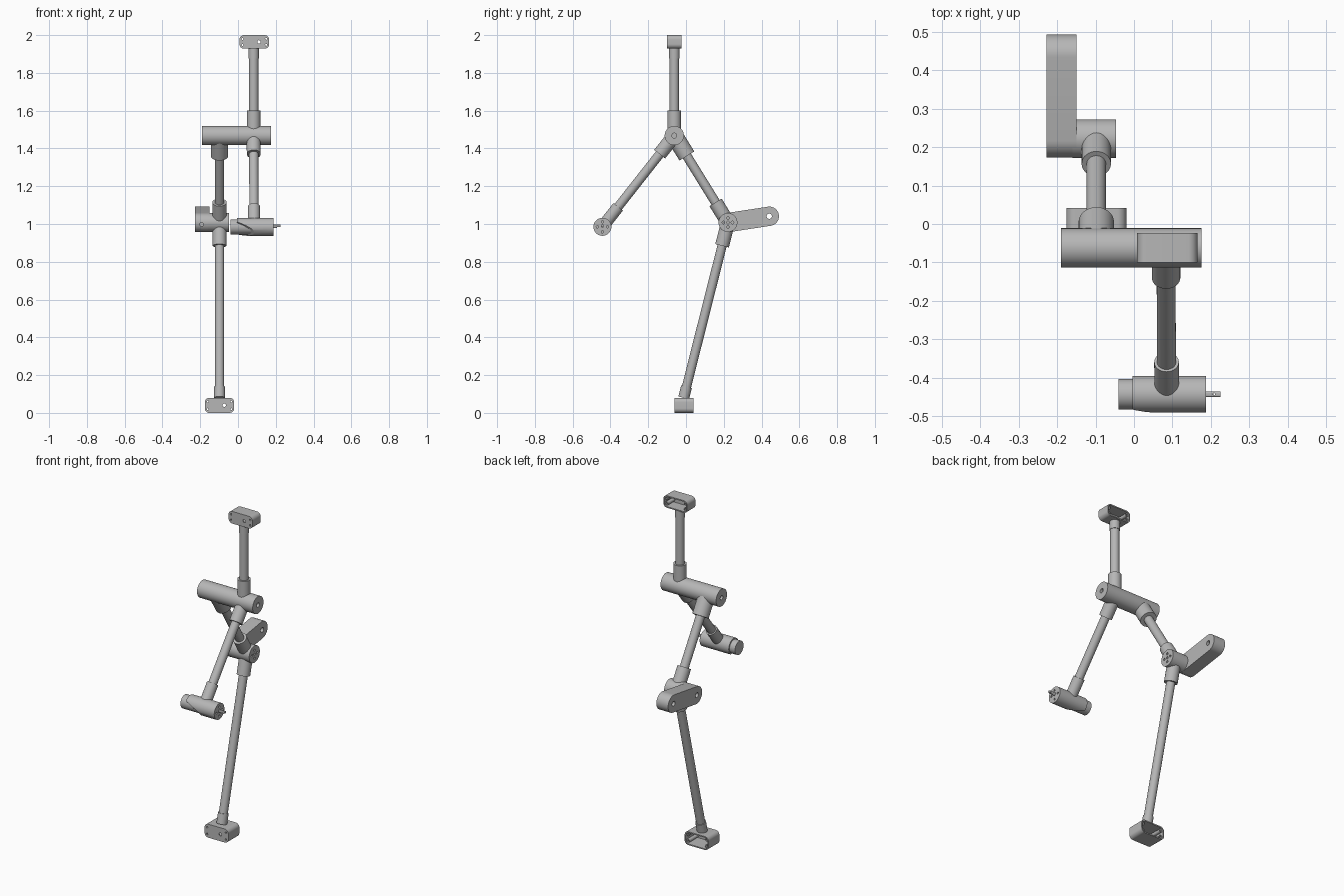
import bpy, bmesh, math
from mathutils import Vector

cube = bpy.data.objects.get("Cube")
if cube:
    bpy.data.objects.remove(cube, do_unlink=True)

grey = bpy.data.materials.new("plain_grey")
grey.use_nodes = True
grey.diffuse_color = (0.47, 0.47, 0.47, 1)
grey.node_tree.nodes["Principled BSDF"].inputs["Base Color"].default_value = (0.47, 0.47, 0.47, 1)
parts = []


def finish(name, bm):
    bmesh.ops.recalc_face_normals(bm, faces=bm.faces)
    mesh = bpy.data.meshes.new(name)
    bm.to_mesh(mesh)
    bm.free()
    mesh.materials.append(grey)
    ob = bpy.data.objects.new(name, mesh)
    bpy.context.collection.objects.link(ob)
    parts.append(ob)
    return ob


def rod(name, a, b, r, sides=48):
    """Cylinder from point a to point b."""
    a, b = Vector(a), Vector(b)
    bm = bmesh.new()
    bmesh.ops.create_cone(bm, cap_ends=True, segments=sides, radius1=r, radius2=r,
                          depth=(b - a).length)
    turn = (b - a).to_track_quat('Z', 'Y').to_matrix().to_4x4()
    bm.transform(turn)
    bmesh.ops.translate(bm, verts=bm.verts, vec=(a + b) / 2)
    return finish(name, bm)


def outline(centres, r, steps=10):
    """Rounded hull around counter-clockwise centres."""
    pts, n = [], len(centres)
    for i, c in enumerate(centres):
        p, q = centres[i - 1], centres[(i + 1) % n]
        start = math.atan2(c[1] - p[1], c[0] - p[0]) - math.pi / 2
        end = math.atan2(q[1] - c[1], q[0] - c[0]) - math.pi / 2
        sweep = (end - start) % (2 * math.pi)
        for k in range(steps + 1):
            t = start + sweep * k / steps
            pts.append((c[0] + r * math.cos(t), c[1] + r * math.sin(t)))
    return pts


def prism(name, pts, vec):
    bm = bmesh.new()
    face = bm.faces.new([bm.verts.new(p) for p in pts])
    new = bmesh.ops.extrude_face_region(bm, geom=[face])["geom"]
    bmesh.ops.translate(bm, vec=vec, verts=[v for v in new if isinstance(v, bmesh.types.BMVert)])
    return finish(name, bm)


def cut(ob, cutters):
    """Subtract the cutters and throw them away."""
    bpy.context.view_layer.objects.active = ob
    for c in cutters:
        mod = ob.modifiers.new("cut", 'BOOLEAN')
        mod.operation, mod.solver, mod.object = 'DIFFERENCE', 'EXACT', c
        bpy.ops.object.modifier_apply(modifier=mod.name)
        parts.remove(c)
        bpy.data.objects.remove(c, do_unlink=True)


def hole(a, b, r):
    return rod("cutter", a, b, r, 20)


def bolt_holes(x, y, z, spread, r):
    """Centre hole and a ring of four in an end face at x."""
    spots = [(0, 0), (spread, 0), (-spread, 0), (0, spread), (0, -spread)]
    return [hole((x - 0.02, y + u, z + v), (x + 0.02, y + u, z + v), r) for u, v in spots]


def bracket(name, x0, x1, y0, y1, z0, z1, wall=0.007, r=0.024):
    """Rounded cup, open at the back, with corner bosses and front holes."""
    def rect(inset, rad, y):
        m = inset + rad
        c = [(x0 + m, z0 + m), (x1 - m, z0 + m), (x1 - m, z1 - m), (x0 + m, z1 - m)]
        return [(u, y, v) for u, v in outline(c, rad)]
    cup = prism(name, rect(0, r, y0), (0, y1 - y0, 0))
    cut(cup, [prism("cutter", rect(wall, r - wall, y0 + wall), (0, y1 - y0, 0))])
    spots = [(x, z) for x in (x0 + 0.016, x1 - 0.016) for z in (z0 + 0.02, z1 - 0.02)]
    cut(cup, [hole((x, y0 - 0.01, z), (x, y0 + 0.02, z), 0.005) for x, z in spots])
    cx, cz = x0 + 0.103, (z0 + z1) / 2
    cut(cup, [hole((cx, y0 - 0.01, cz), (cx, y0 + 0.02, cz), 0.009)])
    for x, z in spots:
        boss = rod(name + "_boss", (x, y0 + 0.005, z), (x, y1 - 0.008, z), 0.011, 24)
        cut(boss, [hole((x, y0, z), (x, y1, z), 0.005)])


def strut(name, a, b, r, start, end):
    """Tube from a to b with a (length, radius) collar at each end."""
    a, b = Vector(a), Vector(b)
    d = (b - a).normalized()
    rod(name + "_tube", a, b, r)
    rod(name + "_start_collar", a, a + d * start[0], start[1])
    rod(name + "_end_collar", b - d * end[0], b, end[1])


# Joint positions
XR, XL = 0.083, -0.098
ELBOW_Y, ELBOW_Z = -0.062, 1.468
KNEE_Y, KNEE_Z = 0.222, 1.008
GRIP_Y, GRIP_Z = -0.4425, 0.985

# Cup brackets at the two ends
bracket("top_bracket", 0.008, 0.165, -0.1, -0.023, 1.928, 2.0)
bracket("foot_bracket", -0.176, -0.02, -0.062, 0.041, 0.0, 0.08)

# Tubes with collars
strut("mast", (XR, ELBOW_Y, ELBOW_Z), (XR, ELBOW_Y, 1.932), 0.025, (0.132, 0.036), (0.055, 0.028))
strut("front_arm", (XR, ELBOW_Y, ELBOW_Z), (XR + 0.002, GRIP_Y, GRIP_Z), 0.0245,
      (0.125, 0.037), (0.135, 0.032))
strut("back_arm", (XL, ELBOW_Y, ELBOW_Z), (XL, KNEE_Y, KNEE_Z), 0.025,
      (0.127, 0.046), (0.125, 0.038))
strut("leg", (XL, KNEE_Y, KNEE_Z), (XL, -0.012, 0.08), 0.0245, (0.127, 0.037), (0.06, 0.029))

# Elbow barrel with a hole in each end
elbow = rod("elbow_barrel", (-0.19, ELBOW_Y, ELBOW_Z), (0.175, ELBOW_Y, ELBOW_Z), 0.051, 64)
cut(elbow, [hole((x - 0.03, ELBOW_Y, ELBOW_Z), (x + 0.03, ELBOW_Y, ELBOW_Z), 0.013)
            for x in (-0.19, 0.175)])

# Knee barrel and side lever
knee = rod("knee_barrel", (-0.16, KNEE_Y, KNEE_Z), (-0.047, KNEE_Y, KNEE_Z), 0.05, 64)
cut(knee, bolt_holes(-0.047, KNEE_Y, KNEE_Z, 0.024, 0.007))
tip = (0.441, 1.041)
lever = prism("side_lever", [(-0.227, y, z) for y, z in
                             outline([(KNEE_Y + 0.002, KNEE_Z), tip], 0.051, 24)], (0.077, 0, 0))
cut(lever, [hole((-0.25, *tip), (-0.12, *tip), 0.014),
            hole((-0.25, KNEE_Y, KNEE_Z), (-0.2, KNEE_Y, KNEE_Z), 0.014),
            hole((-0.192, 0.15, 0.998), (-0.192, 0.2, 0.998), 0.01)])

# Grip: core inside a sleeve with a slanted trim
core = rod("grip_core", (-0.04, GRIP_Y, GRIP_Z), (0.18, GRIP_Y, GRIP_Z), 0.04, 64)
sleeve = rod("grip_sleeve", (-0.004, GRIP_Y, GRIP_Z), (0.187, GRIP_Y, GRIP_Z), 0.0475, 64)
bm = bmesh.new()
bm.from_mesh(sleeve.data)
found = bmesh.ops.bisect_plane(bm, geom=bm.verts[:] + bm.edges[:] + bm.faces[:],
                               plane_co=(-0.004, GRIP_Y - 0.007, GRIP_Z - 0.007),
                               plane_no=(-0.4, -0.7, -0.7), clear_outer=True)
rim = [e for e in found["geom_cut"] if isinstance(e, bmesh.types.BMEdge)]
bmesh.ops.holes_fill(bm, edges=rim)
bmesh.ops.recalc_face_normals(bm, faces=bm.faces)
bm.to_mesh(sleeve.data)
bm.free()
for ob, x in ((core, 0.18), (sleeve, 0.187)):
    cut(ob, bolt_holes(x, GRIP_Y, GRIP_Z, 0.027, 0.006)[1:])

# Drilled flat tab on the grip end
tab = prism("grip_tab", [(0.18, GRIP_Y + u, GRIP_Z + 0.005 + v) for u, v in
                         outline([(-0.003, -0.003), (0.003, -0.003), (0.003, 0.003),
                                  (-0.003, 0.003)], 0.004, 4)], (0.045, 0, 0))
cut(tab, [hole((0.208, GRIP_Y, 0.95), (0.208, GRIP_Y, 1.05), 0.003)])

# Smooth shading with sharp rims
bpy.ops.object.select_all(action='DESELECT')
for ob in parts:
    ob.select_set(True)
bpy.context.view_layer.objects.active = parts[0]
bpy.ops.object.shade_smooth_by_angle(angle=math.radians(30))
